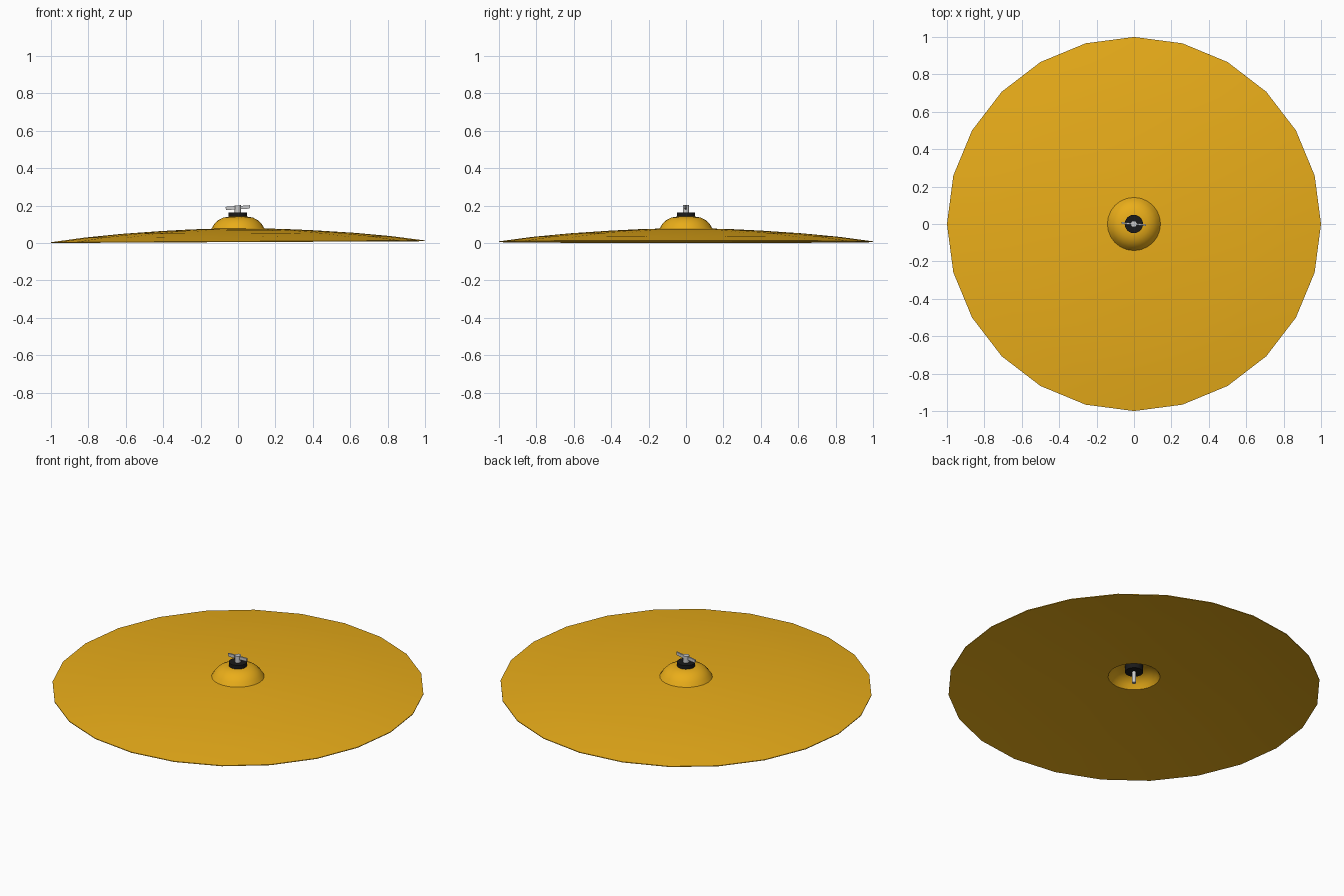
import bpy, bmesh, math
from mathutils import Matrix, Vector

if "Cube" in bpy.data.objects:
    bpy.data.objects.remove(bpy.data.objects["Cube"])

TILT = math.radians(-0.27)


def material(name, color):
    m = bpy.data.materials.new(name)
    m.diffuse_color = color
    m.use_nodes = True
    m.node_tree.nodes["Principled BSDF"].inputs["Base Color"].default_value = m.diffuse_color
    return m


brass = material("brass", (0.82, 0.42, 0.01, 1))
black = material("black_felt", (0.01, 0.01, 0.01, 1))


def finish(name, bm, mat=None, angle=35):
    bmesh.ops.recalc_face_normals(bm, faces=bm.faces)
    me = bpy.data.meshes.new(name)
    bm.to_mesh(me)
    bm.free()
    ob = bpy.data.objects.new(name, me)
    bpy.context.collection.objects.link(ob)
    if mat:
        me.materials.append(mat)
    bpy.ops.object.select_all(action='DESELECT')
    ob.select_set(True)
    bpy.context.view_layer.objects.active = ob
    bpy.ops.object.shade_smooth_by_angle(angle=math.radians(angle))
    ob.rotation_euler.y = TILT
    return ob


def lathe(name, profile, mat=None, sides=24):
    """Revolve a closed (radius, z) profile around z."""
    bm = bmesh.new()
    vs = [bm.verts.new((r, 0, z)) for r, z in profile]
    es = [bm.edges.new((vs[i], vs[(i + 1) % len(vs)])) for i in range(len(vs))]
    bmesh.ops.spin(bm, geom=vs + es, cent=(0, 0, 0), axis=(0, 0, 1),
                   angle=2 * math.pi, steps=sides, use_merge=True)
    bmesh.ops.remove_doubles(bm, verts=bm.verts, dist=1e-5)
    return finish(name, bm, mat)


def cylinder(name, r, z0, z1, mat=None, sides=24):
    bm = bmesh.new()
    bmesh.ops.create_cone(bm, cap_ends=True, segments=sides, radius1=r, radius2=r,
                          depth=z1 - z0, matrix=Matrix.Translation((0, 0, (z0 + z1) / 2)))
    return finish(name, bm, mat)


# Thin bowed plate with a raised bell and a centre hole
top = [(1.0, 0.010), (0.82, 0.034), (0.62, 0.053), (0.41, 0.067), (0.25, 0.075),
       (0.142, 0.078), (0.128, 0.101), (0.108, 0.122), (0.08, 0.137), (0.05, 0.142),
       (0.015, 0.143)]
under = [(r - 0.002 if r < 0.15 else r, z - 0.004) for r, z in reversed(top)]
lathe("cymbal_plate", top + under, brass)

# Felt washers above and inside the bell
cylinder("upper_felt", 0.049, 0.142, 0.164, black)
cylinder("lower_felt", 0.049, 0.102, 0.139, black)

# Threaded rod through the centre
cylinder("rod", 0.011, 0.035, 0.19, None, 12)

# Wing nut: hub and two curved blades, half-turn copies of each other
cylinder("wing_nut_hub", 0.017, 0.164, 0.203, None, 12)
outline = [(0.010, 0.181), (0.063, 0.185), (0.066, 0.203), (0.010, 0.199)]
for name, turn in (("wing_right", 0), ("wing_left", math.pi)):
    bm = bmesh.new()
    pts = [Vector((x, -0.004 - 0.1 * x, z - (0.008 if turn and x > 0.05 else 0)))
           for x, z in outline]
    face = bm.faces.new([bm.verts.new(p) for p in pts])
    ext = bmesh.ops.extrude_face_region(bm, geom=[face])
    moved = [v for v in ext["geom"] if isinstance(v, bmesh.types.BMVert)]
    bmesh.ops.translate(bm, verts=moved, vec=(0, 0.009, 0))
    bmesh.ops.rotate(bm, verts=bm.verts, cent=(0, 0, 0),
                     matrix=Matrix.Rotation(turn, 3, 'Z'))
    finish(name, bm)

# Lift everything so the lowest rim point sits on the floor
bpy.context.view_layer.update()
low = min((o.matrix_world @ v.co).z for o in bpy.data.objects for v in o.data.vertices)
for o in bpy.data.objects:
    o.location.z -= low
